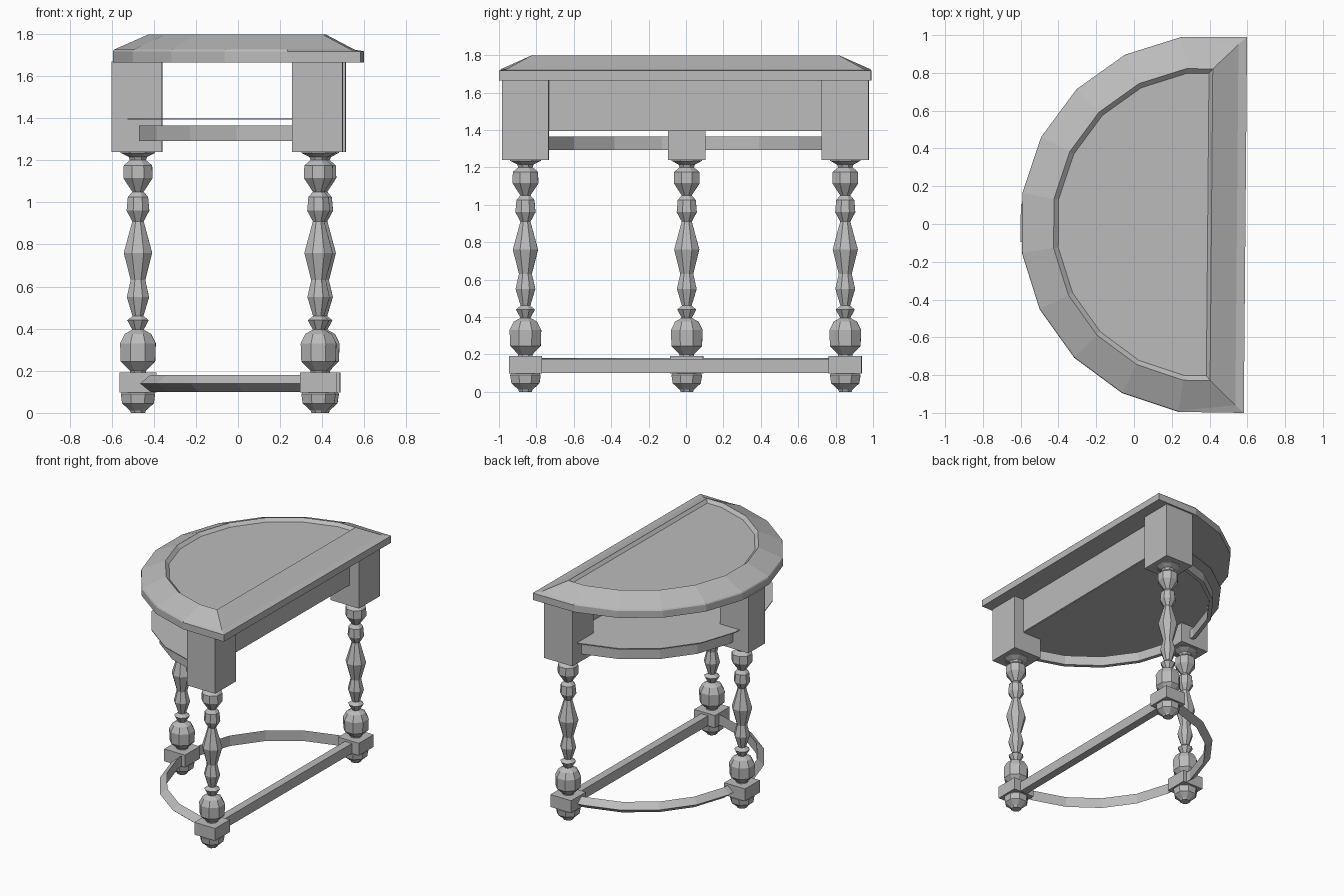
import bpy, bmesh
from math import radians, cos, sin
from mathutils import Matrix

if "Cube" in bpy.data.objects:
    bpy.data.objects.remove(bpy.data.objects["Cube"])

grey = bpy.data.materials.new("plain_grey")
grey.use_nodes = True
COLOUR = (0.5, 0.5, 0.5, 1)
grey.diffuse_color = COLOUR
grey.node_tree.nodes["Principled BSDF"].inputs["Base Color"].default_value = COLOUR

CX = 0.4                       # centre of the half-round plan
TURN = Matrix.Rotation(radians(-0.5), 4, "Z")
ARC = [81 - 18 * i for i in range(10)]


def finish(name, bm):
    bmesh.ops.remove_doubles(bm, verts=bm.verts, dist=1e-5)
    bmesh.ops.recalc_face_normals(bm, faces=bm.faces)
    mesh = bpy.data.meshes.new(name)
    bm.to_mesh(mesh)
    bm.free()
    mesh.materials.append(grey)
    mesh.transform(TURN)
    obj = bpy.data.objects.new(name, mesh)
    bpy.context.collection.objects.link(obj)
    return obj


def box(name, lo, hi):
    bm = bmesh.new()
    size = [b - a for a, b in zip(lo, hi)]
    mid = [(a + b) / 2 for a, b in zip(lo, hi)]
    bmesh.ops.create_cube(bm, size=1, matrix=Matrix.Translation(mid) @ Matrix.Diagonal((*size, 1)))
    return finish(name, bm)


def loft(name, rings, closed=False):
    """Skin a list of equal point rings; cap the ends unless closed."""
    bm = bmesh.new()
    loops = [[bm.verts.new(p) for p in ring] for ring in rings]
    n = len(loops[0])
    for a, b in zip(loops, loops[1:]):
        for i in range(n):
            j = (i + 1) % n
            bm.faces.new((a[i], a[j], b[j], b[i]))
    bm.faces.new(loops[0])
    bm.faces.new(loops[-1])
    return finish(name, bm)


def half_round(radius, edge_x, edge_y, z):
    """D-shaped ring: straight side at edge_x, arc bulging to -x."""
    arc = [(CX - radius * cos(radians(a)), radius * sin(radians(a)), z) for a in ARC]
    return [(edge_x, edge_y, z)] + arc + [(edge_x, -edge_y, z)]


def curved_rail(name, section):
    """Sweep an (r, z) section along the half-round plan."""
    angles = [90] + ARC + [-90]
    loft(name, [[(CX - r * cos(radians(a)), r * sin(radians(a)), z) for r, z in section]
                for a in angles])


# Tabletop: rim, ledge, sloped border and shallow recessed panel
loft("tabletop", [
    half_round(1.005, 0.59, 0.995, 1.665),
    half_round(1.005, 0.59, 0.995, 1.717),
    half_round(1.0, 0.545, 0.955, 1.725),
    half_round(0.835, 0.41, 0.825, 1.797),
    half_round(0.81, 0.39, 0.8, 1.775),
])

# Thin shelf, straight apron and curved upper rail
loft("shelf", [half_round(0.935, 0.42, 0.85, z) for z in (1.393, 1.399)])
box("apron", (0.385, -0.75, 1.397), (0.425, 0.75, 1.67))
curved_rail("upper_rail", [(0.88, 1.292), (0.88, 1.365), (0.85, 1.365), (0.85, 1.292)])

# Stretchers
curved_rail("curved_stretcher", [(0.875, 0.14), (0.825, 0.18), (0.825, 0.1)])
box("straight_stretcher", (0.36, -0.79, 0.1), (0.42, 0.79, 0.175))

# Turned profiles as (radius, z)
SPINDLE = [(.085, 1.245), (.085, 1.235), (.045, 1.215), (.04, 1.2), (.07, 1.175), (.072, 1.115),
           (.028, 1.05), (.05, 1.025), (.056, .96), (.028, .91), (.07, .76), (.036, .63),
           (.055, .55), (.027, .46), (.053, .44), (.028, .395), (.065, .375), (.088, .33),
           (.085, .245), (.04, .2), (.04, .18)]
FOOT = [(.06, .12), (.085, .09), (.078, .045), (.04, .012), (.035, 0)]


def turned(name, x, y, profile, sides=8):
    steps = [radians(360 * (i + .5) / sides) for i in range(sides)]
    loft(name, [[(x + r * 1.04 * cos(t), y + r * 1.04 * sin(t), z) for t in steps]
                for r, z in profile])


# Legs: upper block, spindle, lower block and foot
for name, x, y, bx, by, half in (("left_leg", .39, .855, .385, .855, .125),
                                 ("right_leg", .39, -.855, .385, -.855, .125),
                                 ("middle_leg", -.475, 0, -.48, 0, .1)):
    box(name + "_upper_block", (bx - .12, by - half, 1.24), (bx + .12, by + half, 1.668))
    turned(name + "_spindle", x, y, SPINDLE)
    box(name + "_lower_block", (x - .088, y - .088, .098), (x + .088, y + .088, .192))
    turned(name + "_foot", x, y, FOOT)
